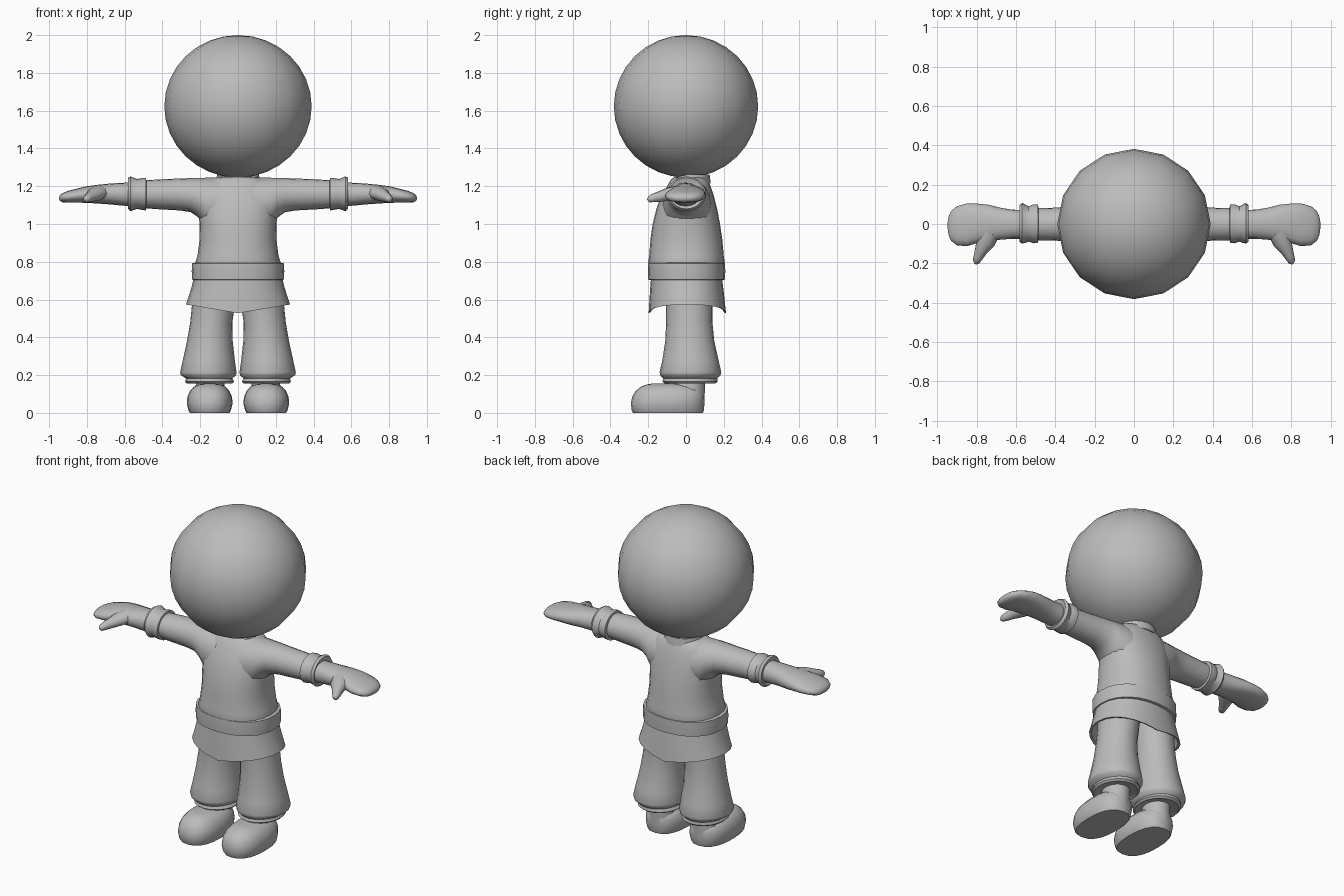
import bpy, bmesh, math
from mathutils import Vector

grey = bpy.data.materials.new("plain grey")
grey.diffuse_color = (0.5, 0.5, 0.5, 1)


def finish(name, bm, mirror=False, angle=50):
    bmesh.ops.recalc_face_normals(bm, faces=bm.faces)
    me = bpy.data.meshes.new(name)
    bm.to_mesh(me)
    bm.free()
    me.materials.append(grey)
    ob = bpy.data.objects.new(name, me)
    bpy.context.collection.objects.link(ob)
    bpy.ops.object.select_all(action='DESELECT')
    ob.select_set(True)
    bpy.context.view_layer.objects.active = ob
    bpy.ops.object.shade_smooth_by_angle(angle=math.radians(angle))
    if mirror:
        m = ob.modifiers.new("mirror", 'MIRROR')
        m.use_mirror_merge = False
    return ob


def loft(name, rings, axis='z', n=20, power=1.0, caps=(True, True), mirror=False, sag=None, angle=50):
    """Rings are (position along axis, a min, a max, b min, b max); a, b are x, y or y, z."""
    bm = bmesh.new()
    rows = []
    for t, a0, a1, b0, b1 in rings:
        row = []
        for i in range(n):
            th = 2 * math.pi * i / n
            c, s = math.cos(th), math.sin(th)
            a = (a0 + a1) / 2 + (a1 - a0) / 2 * math.copysign(abs(c) ** power, c)
            b = (b0 + b1) / 2 + (b1 - b0) / 2 * math.copysign(abs(s) ** power, s)
            d = sag(t, a) if sag else 0
            row.append(bm.verts.new((a, b, t + d) if axis == 'z' else (t, a, b)))
        rows.append(row)
    for r, q in zip(rows, rows[1:]):
        for i in range(n):
            j = (i + 1) % n
            bm.faces.new((r[i], r[j], q[j], q[i]))
    if caps[0]:
        bm.faces.new(rows[0])
    if caps[1]:
        bm.faces.new(rows[-1])
    return finish(name, bm, mirror, angle)


# Head and neck
bm = bmesh.new()
bmesh.ops.create_uvsphere(bm, u_segments=16, v_segments=16, radius=1)
for v in bm.verts:
    v.co = (v.co.x * 0.39, v.co.y * 0.382, 1.623 + v.co.z * 0.377)
finish("head", bm)
loft("neck", [(1.15, -.075, .075, -.055, .085), (1.30, -.075, .075, -.055, .085)])

# Tunic body
loft("tunic", [(.70, -.215, .215, -.185, .185), (.80, -.225, .225, -.20, .205),
               (.83, -.215, .215, -.195, .20), (.92, -.203, .203, -.188, .192),
               (1.00, -.204, .204, -.177, .18), (1.08, -.21, .21, -.157, .165),
               (1.15, -.21, .21, -.13, .147), (1.20, -.19, .19, -.10, .13),
               (1.235, -.15, .15, -.08, .115), (1.25, -.10, .10, -.06, .10)], power=.9, n=24)

# Sleeves, flared into the armpits
loft("sleeve", [(.08, -.13, .14, .94, 1.245), (.17, -.12, .13, .98, 1.245),
                (.21, -.108, .112, 1.035, 1.244), (.25, -.097, .10, 1.063, 1.243),
                (.31, -.088, .09, 1.072, 1.241), (.42, -.084, .082, 1.078, 1.236),
                (.51, -.082, .08, 1.085, 1.23)], axis='x', mirror=True)

# Folded cuffs
loft("cuff", [(.485, -.08, .08, 1.085, 1.23), (.488, -.095, .098, 1.072, 1.243),
              (.51, -.098, .10, 1.075, 1.243), (.535, -.09, .09, 1.08, 1.238),
              (.568, -.10, .107, 1.068, 1.252), (.582, -.09, .095, 1.08, 1.245),
              (.575, -.075, .075, 1.09, 1.225)], axis='x', mirror=True, angle=40)

# Mitten hands
loft("hand", [(.54, -.075, .07, 1.092, 1.22), (.62, -.075, .073, 1.098, 1.218),
              (.68, -.08, .083, 1.104, 1.214), (.74, -.088, .098, 1.108, 1.208),
              (.80, -.098, .104, 1.112, 1.20), (.85, -.113, .104, 1.113, 1.188),
              (.90, -.108, .09, 1.113, 1.175), (.93, -.085, .065, 1.115, 1.163),
              (.943, -.055, .035, 1.122, 1.152), (.947, -.02, .01, 1.132, 1.142)],
     axis='x', n=16, power=.9, mirror=True)

# Thumbs
bm = bmesh.new()
path = [((.735, -.04, 1.165), .055, .04), ((.755, -.09, 1.158), .05, .036),
        ((.775, -.13, 1.147), .034, .03), ((.793, -.17, 1.138), .024, .024),
        ((.803, -.193, 1.132), .018, .018), ((.806, -.203, 1.130), .006, .006)]
along = Vector((.45, -.88, -.15)).normalized()
side = along.cross(Vector((0, 0, 1))).normalized()
up = side.cross(along)
rows = [[bm.verts.new(Vector(p) + side * w * math.cos(k * math.pi / 5) + up * h * math.sin(k * math.pi / 5))
         for k in range(10)] for p, w, h in path]
for r, q in zip(rows, rows[1:]):
    for i in range(10):
        bm.faces.new((r[i], r[i - 1], q[i - 1], q[i]))
bm.faces.new(rows[0])
bm.faces.new(rows[-1])
finish("thumb", bm, True)

# Stand-up collar, split and dipping at the front
bm = bmesh.new()
rows = []
for i in range(19):
    th = math.radians(-83 + 346 * i / 18)
    c, s = math.cos(th), math.sin(th)
    dip = .045 * max(0, -s) ** 2
    rows.append([bm.verts.new((r * c, .018 + (r - .005) * s, z - dip))
                 for r, z in ((.118, 1.215), (.112, 1.262), (.098, 1.262), (.098, 1.215))])
for r, q in zip(rows, rows[1:]):
    for k in range(4):
        bm.faces.new((r[k], r[(k + 1) % 4], q[(k + 1) % 4], q[k]))
bm.faces.new(rows[0])
bm.faces.new(rows[-1])
finish("collar", bm, angle=35)

# Belt
loft("belt", [(.703, -.23, .23, -.19, .195), (.706, -.243, .243, -.20, .207),
              (.75, -.245, .245, -.202, .208), (.792, -.243, .243, -.20, .207),
              (.796, -.22, .22, -.19, .195)], power=.9, n=24, angle=35)

# Tunic skirt with a hem that dips in the middle and has some thickness
hem = lambda t, x: (.72 - t) / .18 * (.045 * min(1, abs(x) / .27) - .012)
loft("skirt", [(.72, -.233, .233, -.185, .19), (.66, -.245, .245, -.19, .198),
               (.60, -.26, .26, -.194, .205), (.54, -.276, .276, -.198, .212),
               (.545, -.262, .262, -.186, .20), (.66, -.225, .225, -.17, .175)],
     power=.9, n=24, caps=(True, True), sag=hem, angle=40)

# Trouser legs, baggy and gathered at the bottom
loft("trouser_leg", [(.66, .01, .235, -.11, .145), (.56, .018, .245, -.105, .14),
                     (.48, .03, .253, -.105, .14), (.38, .028, .27, -.11, .15),
                     (.28, .017, .292, -.125, .172), (.215, .008, .306, -.14, .187),
                     (.20, .01, .303, -.137, .183), (.182, .03, .275, -.12, .165),
                     (.165, .02, .28, -.125, .168), (.155, .03, .27, -.11, .155),
                     (.165, .055, .235, -.08, .12)], n=20, mirror=True)

# Ankles
loft("ankle", [(.06, .06, .24, -.085, .098), (.13, .07, .225, -.07, .10),
               (.20, .075, .22, -.065, .105)], mirror=True)

# Rounded shoes with flat soles
loft("shoe", [(0, .045, .255, -.28, .09), (.012, .038, .262, -.287, .094),
              (.05, .028, .271, -.292, .098), (.085, .032, .268, -.285, .098),
              (.115, .045, .255, -.268, .09), (.138, .065, .235, -.24, .06),
              (.15, .09, .21, -.21, .01), (.155, .12, .18, -.18, -.05)],
     n=20, power=.82, mirror=True)
